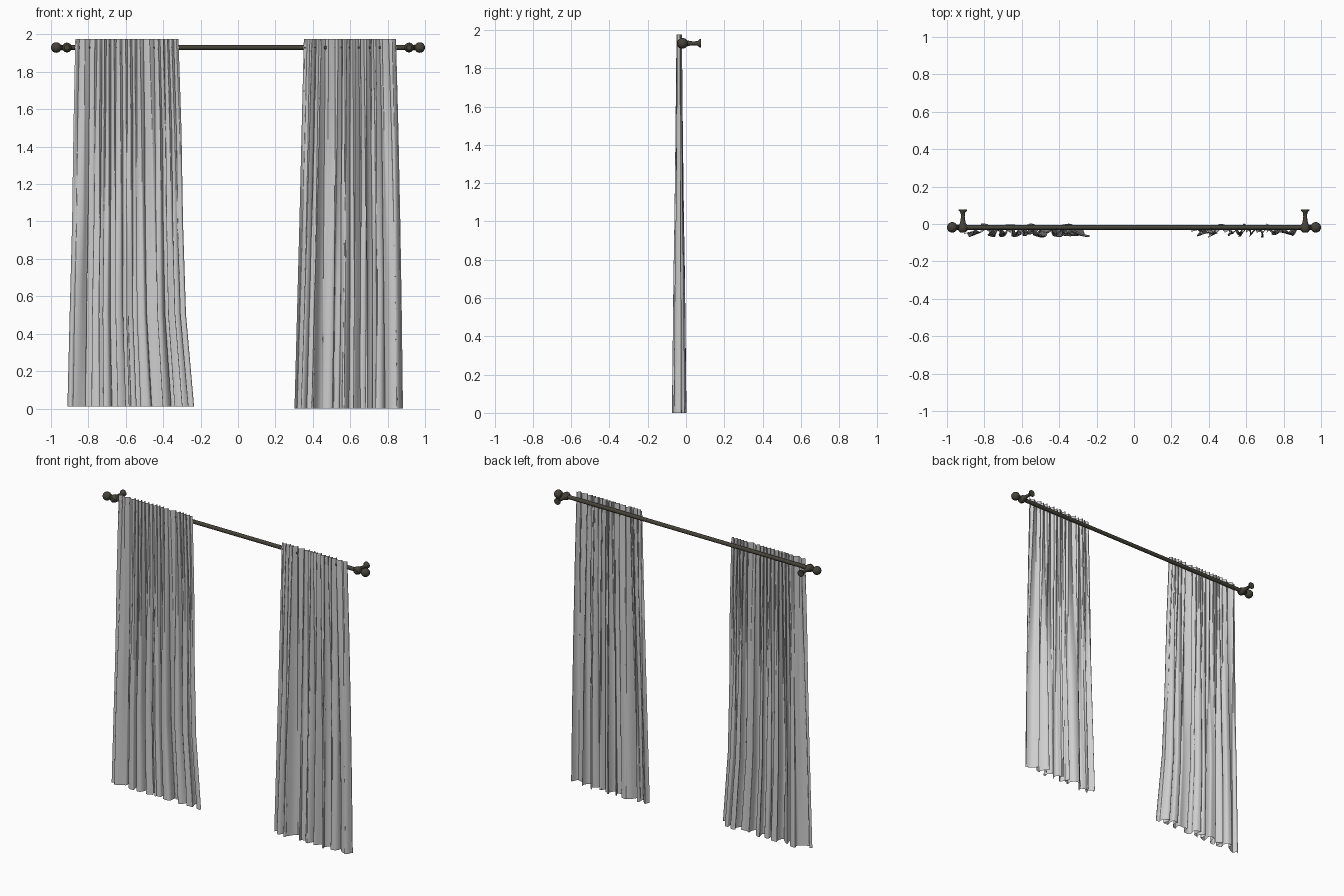
import bpy, bmesh, math, random
from mathutils import Matrix, Vector

cube = bpy.data.objects.get("Cube")
if cube:
    bpy.data.objects.remove(cube, do_unlink=True)

random.seed(7)
TAU = 2 * math.pi
ROD_Y, ROD_Z = -0.018, 1.93


def material(name, color):
    m = bpy.data.materials.new(name)
    m.use_nodes = True
    m.diffuse_color = color
    bsdf = m.node_tree.nodes["Principled BSDF"]
    bsdf.inputs["Base Color"].default_value = color
    bsdf.inputs["Roughness"].default_value = 0.7
    return m


FABRIC = material("light grey fabric", (0.62, 0.62, 0.62, 1))
METAL = material("dark bronze metal", (0.06, 0.055, 0.042, 1))


def finish(bm, name, mat, angle):
    mesh = bpy.data.meshes.new(name)
    bm.to_mesh(mesh)
    bm.free()
    mesh.materials.append(mat)
    obj = bpy.data.objects.new(name, mesh)
    bpy.context.collection.objects.link(obj)
    bpy.ops.object.select_all(action='DESELECT')
    obj.select_set(True)
    bpy.context.view_layer.objects.active = obj
    bpy.ops.object.shade_smooth_by_angle(angle=math.radians(angle))
    return obj


def lathe(name, profile, origin, axis, segments=24):
    """Revolve (radius, distance) pairs around an axis through origin."""
    bm = bmesh.new()
    verts = [bm.verts.new((r, 0, d)) for r, d in profile]
    edges = [bm.edges.new(pair) for pair in zip(verts, verts[1:])]
    bmesh.ops.spin(bm, geom=verts + edges, cent=(0, 0, 0), axis=(0, 0, 1),
                   angle=TAU, steps=segments)
    bmesh.ops.remove_doubles(bm, verts=bm.verts, dist=0.0001)
    bmesh.ops.recalc_face_normals(bm, faces=bm.faces)
    turn = Vector((0, 0, 1)).rotation_difference(Vector(axis)).to_matrix().to_4x4()
    bm.transform(Matrix.Translation(origin) @ turn)
    return finish(bm, name, METAL, 40)


# Curtain rod
lathe("curtain_rod", [(0, -0.95), (0.013, -0.95), (0.013, 0.95), (0, 0.95)],
      (0, ROD_Y, ROD_Z), (1, 0, 0))

# Ball finials and wall brackets at both ends
ball = [(0.028 * math.sin(a), 0.067 - 0.028 * math.cos(a))
        for a in [math.pi * (0.15 + 0.85 * i / 12) for i in range(13)]]
finial = [(0, -0.012), (0.014, -0.012), (0.018, -0.004), (0.018, 0.004),
          (0.012, 0.012), (0.010, 0.03), (0.016, 0.036)] + ball
bracket = [(0, -0.028), (0.014, -0.027), (0.023, -0.018), (0.026, -0.004),
           (0.022, 0.012), (0.016, 0.022), (0.012, 0.04), (0.010, 0.06),
           (0.012, 0.078), (0.022, 0.09), (0.022, 0.096), (0, 0.096)]
for side, word in ((1, "left"), (-1, "right")):
    lathe(word + "_finial", finial, (side * 0.905, ROD_Y, ROD_Z), (side, 0, 0))
    lathe(word + "_bracket", bracket, (side * 0.915, ROD_Y, ROD_Z), (0, 1, 0))


def along(points, t):
    """Smoothly interpolate evenly spaced values, t from 0 to 1."""
    f = min(t, 0.9999) * (len(points) - 1)
    i = int(f)
    s = f - i
    return points[i] * (1 - s) + points[i + 1] * s


def curtain(name, start, end, hem, folds, edge_y, columns=320, rows=48):
    """Pleated sheet; start and end are its side edges from top to hem."""
    shifts = [random.uniform(0, TAU) for _ in range(6)]
    bm = bmesh.new()
    grid = []
    for j in range(rows + 1):
        t = j / rows
        z = 1.975 + (hem - 1.975) * t
        left, right = along(start, t), along(end, t)
        row = []
        for i in range(columns + 1):
            u = i / columns
            # uneven folds that drift slightly as they fall
            p = TAU * folds * u + 1.3 * math.sin(TAU * 1.7 * u + shifts[0])
            p += 0.8 * math.sin(TAU * 3.3 * u + shifts[1] + 0.8 * t)
            big = math.sin(p) + 0.45 * math.sin(0.5 * p + shifts[2])
            big += 0.3 * math.sin(2.3 * p + shifts[3] + 1.5 * t)
            small = math.sin(2 * p) + 0.3 * math.sin(p + shifts[4])
            blend = min(1, 0.15 + 1.3 * t)
            wave = math.tanh(small * (1 - blend) + big * blend)
            ease = min(1, u * 14, (1 - u) * 14)
            y = -0.036 + (0.017 + 0.024 * t) * wave * (0.35 + 0.65 * ease)
            y += (edge_y + 0.036) * t * (1 - ease)
            # sideways lean makes the folds overlap
            lean = (0.006 * (1 - t) * math.sin(4 * p)
                    + (0.004 + 0.009 * t) * math.sin(2 * p + shifts[5]))
            x = left + (right - left) * u + lean * ease
            row.append(bm.verts.new((x, y, z)))
        grid.append(row)
    for a, b in zip(grid, grid[1:]):
        for i in range(columns):
            bm.faces.new((a[i], b[i], b[i + 1], a[i + 1]))
    return finish(bm, name, FABRIC, 180)


# Two curtain panels
curtain("right_curtain", (-0.87, -0.88, -0.887, -0.9, -0.912),
        (-0.318, -0.302, -0.294, -0.278, -0.235), 0.012, 9, -0.062)
curtain("left_curtain", (0.352, 0.34, 0.328, 0.315, 0.302),
        (0.845, 0.858, 0.868, 0.876, 0.882), 0.0, 8.5, -0.038)
